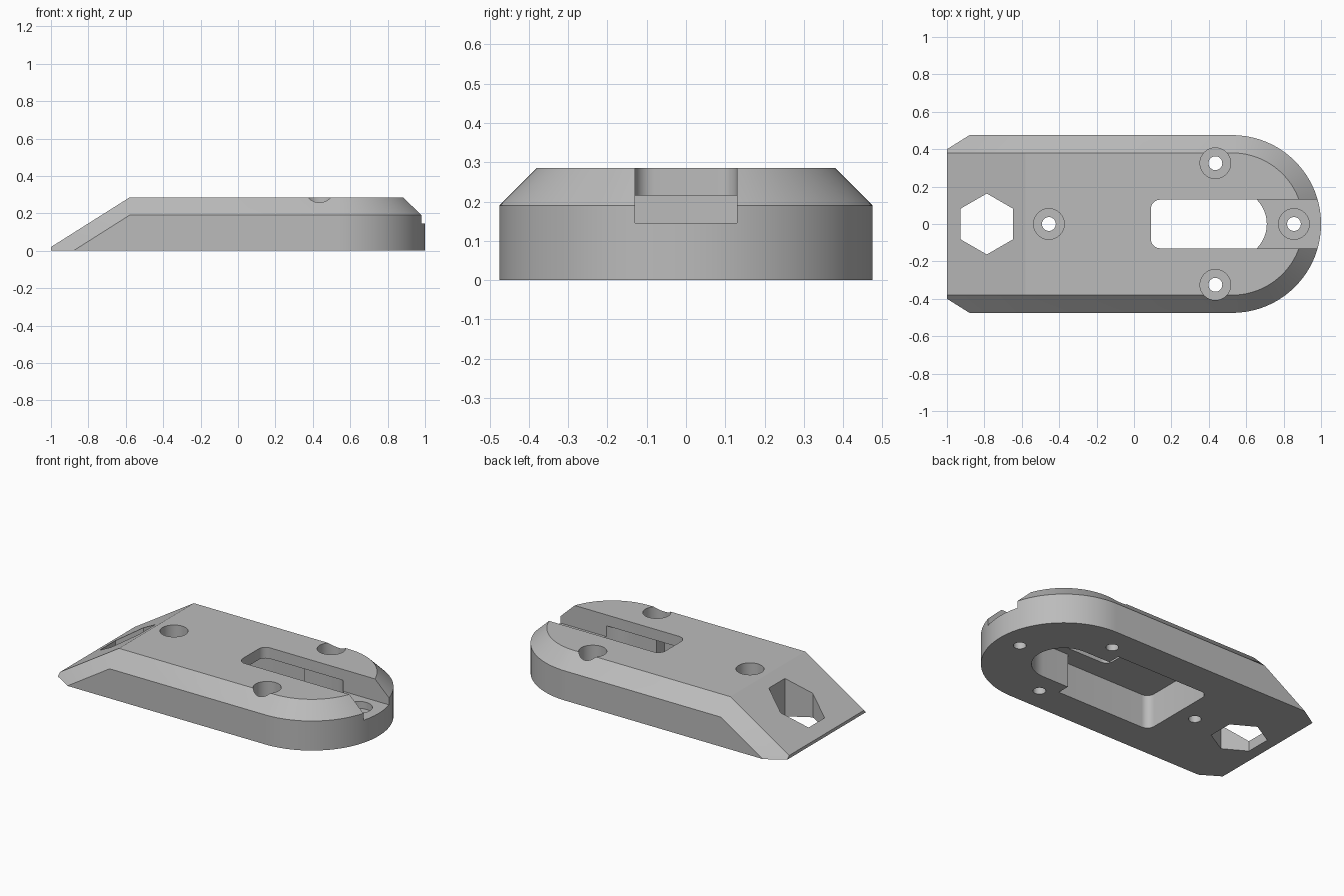
import bpy, bmesh
from math import cos, sin, pi, radians

cube = bpy.data.objects.get("Cube")
if cube:
    bpy.data.objects.remove(cube, do_unlink=True)

grey = bpy.data.materials.new("plain grey")
grey.use_nodes = True
grey.diffuse_color = (0.5, 0.5, 0.5, 1)
grey.node_tree.nodes["Principled BSDF"].inputs["Base Color"].default_value = (0.5, 0.5, 0.5, 1)


def arc(cx, cy, r, start, end, n):
    """Points along a circular arc, angles in degrees."""
    steps = [radians(start + (end - start) * i / n) for i in range(n + 1)]
    return [(cx + r * cos(a), cy + r * sin(a)) for a in steps]


def add_object(name, bm):
    bmesh.ops.recalc_face_normals(bm, faces=bm.faces)
    mesh = bpy.data.meshes.new(name)
    bm.to_mesh(mesh)
    bm.free()
    mesh.materials.append(grey)
    obj = bpy.data.objects.new(name, mesh)
    bpy.context.collection.objects.link(obj)
    return obj


def prism(name, outline, z0, z1):
    """Upright prism from a plan outline."""
    bm = bmesh.new()
    base = bm.faces.new([bm.verts.new((x, y, z0)) for x, y in outline])
    top = bmesh.ops.extrude_face_region(bm, geom=[base])["geom"]
    bmesh.ops.translate(bm, vec=(0, 0, z1 - z0),
                        verts=[v for v in top if isinstance(v, bmesh.types.BMVert)])
    return add_object(name, bm)


def cylinder(name, x, y, r, z0, z1, sides=48):
    return prism(name, arc(x, y, r, 90, 450, sides)[:-1], z0, z1)


# Body: convex block with a round nose, a ramp at the tail and a chamfered rim
NOSE, R, INNER = 0.525, 0.475, 0.38
TOP, RIM = 0.285, 0.19
bm = bmesh.new()
for s in (-1, 1):
    for x, y, z in ((-1, 0.40, 0), (-0.88, R, 0), (-0.58, R, RIM),
                    (-1, INNER, 0.02), (-0.58, INNER, TOP)):
        bm.verts.new((x, s * y, z))
for r, z in ((R, 0), (R, RIM), (INNER, TOP)):
    for x, y in arc(NOSE, 0, r, -90, 90, 64):
        bm.verts.new((x, y, z))
bmesh.ops.convex_hull(bm, input=bm.verts)
bmesh.ops.dissolve_limit(bm, angle_limit=radians(0.5), verts=bm.verts, edges=bm.edges)
body = add_object("base_plate", bm)

# Underside pocket: wide rounded box joined to a narrower round-ended neck
W, NECK, STEP, TAIL, F = 0.265, 0.185, 0.34, -0.33, 0.05
pocket = arc(NOSE, 0, NECK, -90, 90, 32) + [(STEP, NECK), (STEP, W)]
pocket += arc(TAIL + F, W - F, F, 90, 180, 8)
pocket += arc(TAIL + F, F - W, F, 180, 270, 8)
pocket += [(STEP, -W), (STEP, -NECK)]

# Top slot: rounded inner end, open at the nose
S, X0 = 0.13, 0.09
slot = [(1.2, -S), (1.2, S)]
slot += arc(X0 + F, S - F, F, 90, 180, 8) + arc(X0 + F, F - S, F, 180, 270, 8)

cutters = [prism("pocket_cutter", pocket, -0.1, 0.215),
           prism("slot_cutter", slot, 0.145, 0.5),
           cylinder("hex_cutter", -0.787, 0, 0.163, -0.1, 0.5, 6)]

# Screw holes with flat counterbores
for x, y in ((-0.455, 0), (0.435, 0.325), (0.435, -0.325), (0.855, 0)):
    cutters.append(cylinder("counterbore_cutter", x, y, 0.082, 0.10, 0.5))
    cutters.append(cylinder("screw_hole_cutter", x, y, 0.037, -0.1, 0.5, 32))

bpy.ops.object.select_all(action="DESELECT")
body.select_set(True)
bpy.context.view_layer.objects.active = body
for cutter in cutters:
    cutter.hide_render = True
    mod = body.modifiers.new("cut", "BOOLEAN")
    mod.operation = "DIFFERENCE"
    mod.solver = "EXACT"
    mod.object = cutter
    bpy.ops.object.modifier_apply(modifier=mod.name)
    bpy.data.objects.remove(cutter, do_unlink=True)

bpy.ops.object.shade_smooth_by_angle(angle=radians(25))
